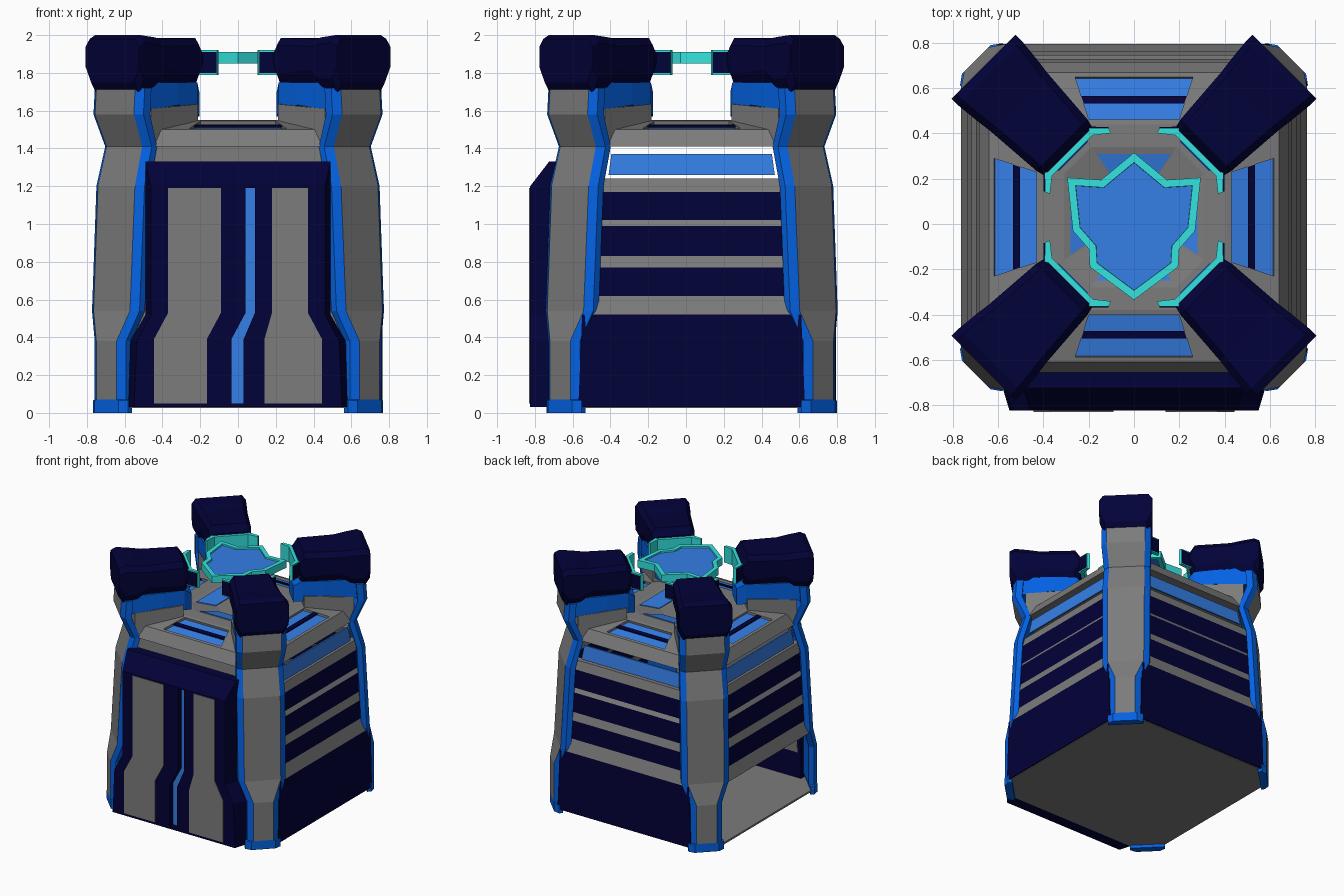
import bpy
import bmesh
from math import radians
from mathutils import Matrix, Vector

if "Cube" in bpy.data.objects:
    bpy.data.objects.remove(bpy.data.objects["Cube"], do_unlink=True)


def material(name, rgb):
    m = bpy.data.materials.new(name)
    m.use_nodes = True
    m.diffuse_color = (*rgb, 1)
    m.node_tree.nodes["Principled BSDF"].inputs["Base Color"].default_value = (*rgb, 1)
    return m


GREY = material("grey", (0.2, 0.2, 0.2))
NAVY = material("navy", (0.0006, 0.0005, 0.04))
TRIM = material("trim blue", (0.001, 0.12, 0.76))
GLASS = material("window blue", (0.035, 0.21, 0.79))
TEAL = material("teal", (0.033, 0.77, 0.74))

CENTRE = Matrix.Translation((0, 0.03, 0))
FLAT = Matrix.Identity(4)


def turned(angle):
    """Frame whose local x axis points outward at the given angle."""
    return CENTRE @ Matrix.Rotation(radians(angle), 4, "Z")


def finish(name, bm, mats):
    bmesh.ops.recalc_face_normals(bm, faces=bm.faces)
    mesh = bpy.data.meshes.new(name)
    bm.to_mesh(mesh)
    bm.free()
    for m in mats:
        mesh.materials.append(m)
    bpy.context.collection.objects.link(bpy.data.objects.new(name, mesh))


def skin(sections, frame=CENTRE, rule=None):
    """Skin a list of equal-length point rings and cap both ends."""
    bm = bmesh.new()
    rings = [[bm.verts.new(frame @ Vector(p)) for p in s] for s in sections]
    n = len(rings[0])
    for level, (a, b) in enumerate(zip(rings, rings[1:])):
        for i in range(n):
            j = (i + 1) % n
            f = bm.faces.new((a[i], a[j], b[j], b[i]))
            f.material_index = rule(level, i) if rule else 0
    bm.faces.new(rings[0][::-1])
    bm.faces.new(rings[-1])
    bmesh.ops.recalc_face_normals(bm, faces=bm.faces)
    return bm


def loft(name, sections, mats, frame=CENTRE, rule=None):
    finish(name, skin(sections, frame, rule), mats)


def sink(bm, face, margin, depth):
    """Recess a face behind a flat rim, with upright sides, and paint it."""
    for thickness in (margin, 0.001):
        bmesh.ops.inset_region(bm, faces=[face], thickness=thickness, use_even_offset=True)
    bmesh.ops.translate(bm, verts=face.verts, vec=face.normal * -depth)
    face.material_index = 1


def slab(name, bottom, top, thick, mat, frame):
    """Leaning wall panel; bottom and top are (distance, height, half width)."""
    loft(name, [[(d, -w, z), (d, w, z), (d - thick, w, z), (d - thick, -w, z)]
                for d, z, w in (bottom, top)], [mat], frame)


def plate(name, pts, mat, frame, offset):
    """Thin sheet raised along the offset vector."""
    o = Vector(offset)
    loft(name, [[Vector(p) - o for p in pts], [Vector(p) + o for p in pts]], [mat], frame)


def ring(d, c, w, z):
    """Square ring with cut corners and two extra points on each side."""
    quarter = [Vector((d, y, z)) for y in (-c, -w, w, c)]
    return [Matrix.Rotation(radians(90 * k), 3, "Z") @ p for k in range(4) for p in quarter]


# Floor, and roof with a sunken skylight on each slope
loft("floor", [ring(0.755, 0.6, 0.3, z) for z in (0.025, 0.04)], [GREY])
roof = skin([ring(*r) for r in (
    (0.62, 0.47, 0.3, 1.41), (0.685, 0.485, 0.3, 1.41), (0.64, 0.47, 0.29, 1.5),
    (0.41, 0.32, 0.215, 1.55), (0.31, 0.19, 0.17, 1.55), (0.14, 0.08, 0.07, 1.51))],
    CENTRE, lambda level, i: int(level == 2 and i % 4 == 1))
for face in [f for f in roof.faces if f.material_index == 1]:
    face.material_index = 0
    sink(roof, face, 0.022, 0.018)
finish("roof", roof, [GREY, GLASS])

# Walls, side by side
for k, side in enumerate(["left", "back", "right", "front"]):
    f = turned(90 * k)
    plate(side + "_skylight_bar", [(0.535, -0.237, 1.516), (0.535, 0.237, 1.516),
                                   (0.503, 0.225, 1.523), (0.503, -0.225, 1.523)],
          NAVY, f, (0, 0, 0.004))
    plate(side + "_inner_skylight", [(0.28, -0.165, 1.545), (0.28, 0.165, 1.545),
                                     (0.16, 0.085, 1.517), (0.16, -0.085, 1.517)],
          GLASS, f, (0, 0, 0.004))
    if side == "front":
        slab("front_wall", (0.74, 0.03, 0.56), (0.675, 1.42, 0.49), 0.05, GREY, f)
        continue
    # The right side has an open bay at the bottom
    if side != "right":
        slab(side + "_lower_panel", (0.765, 0.03, 0.6), (0.765, 0.52, 0.58), 0.05, NAVY, f)
    slab(side + "_ledge", (0.765, 0.52, 0.57), (0.735, 0.62, 0.55), 0.06, GREY, f)
    # Upright slats with sloping grey rails between them
    d = 0.735
    for i, (z0, z1, z2) in enumerate(((0.62, 0.77, 0.83), (0.83, 0.99, 1.02), (1.02, 1.17, 1.24))):
        slab(f"{side}_slat_{i + 1}", (d, z0, 0.54), (d, z1, 0.54), 0.04, NAVY, f)
        slab(f"{side}_rail_{i + 1}", (d, z1, 0.54), (d - 0.018, z2, 0.53), 0.05, GREY, f)
        d -= 0.018
    slab(side + "_window", (0.685, 1.26, 0.44), (0.67, 1.37, 0.425), 0.012, GLASS, f)


# Front door: two bevelled halves with a lit slot between them
def door_half(name, s, low, high):
    def outline(y, foot, knee, shoulder, top):
        return [(x, y, z) for x, z in (
            (s * foot, 0.03), (s * knee, 0.38), (s * shoulder, 0.52), (s * shoulder, top),
            (high, top), (high, 0.53), (low, 0.39), (low, 0.03))]
    loft(name, [outline(-0.65, 0.58, 0.57, 0.49, 1.33), outline(-0.725, 0.58, 0.57, 0.49, 1.33),
                outline(-0.825, 0.55, 0.535, 0.46, 1.2)], [NAVY], FLAT)


def door_strip(name, low, high, y, mat):
    (a, b), (c, d) = low, high
    plate(name, [(x, y, z) for x, z in ((a, 0.05), (b, 0.05), (b, 0.39), (d, 0.53),
                                       (d, 1.19), (c, 1.19), (c, 0.53), (a, 0.39))],
          mat, FLAT, (0, 0.004, 0))


door_half("door_right_half", -1, -0.035, 0.04)
door_half("door_left_half", 1, 0.03, 0.09)
loft("door_lintel", [[(x, -0.65, 1.19), (x, -0.825, 1.19), (x, -0.825, 1.2), (x, -0.725, 1.33),
                      (x, -0.65, 1.33)] for x in (0.04, 0.09)], [NAVY], FLAT)
loft("door_sill", [[(x, -0.65, 0.03), (x, -0.825, 0.03), (x, -0.825, 0.05), (x, -0.65, 0.05)]
                   for x in (-0.035, 0.03)], [NAVY], FLAT)
door_strip("door_panel_right", (-0.445, -0.165), (-0.37, -0.09), -0.826, GREY)
door_strip("door_panel_left", (0.14, 0.445), (0.18, 0.37), -0.826, GREY)
door_strip("door_light", (-0.035, 0.03), (0.04, 0.09), -0.78, GLASS)

# Corner pillars: (height, outer distance, half width of grey face, depth)
PILLAR = [(0.0, 0.985, 0.09, 0.06), (0.065, 0.985, 0.09, 0.06), (0.07, 0.985, 0.076, 0.07),
          (0.38, 0.985, 0.076, 0.07), (0.54, 0.945, 0.136, 0.07), (1.2, 0.91, 0.138, 0.07),
          (1.41, 0.85, 0.132, 0.07), (1.58, 0.925, 0.145, 0.08), (1.72, 0.915, 0.145, 0.08)]


def pillar_section(z, r, g, depth):
    h = g + 0.042
    half = [(r, g), (r - 0.03, h), (r - depth, h)]
    return [(x, y, z) for x, y in half] + [(x, -y, z) for x, y in reversed(half)]


def head_section(d, h, lo, hi):
    half = [(h - 0.04, lo), (h, lo + 0.08), (h, hi - 0.04), (h - 0.03, hi)]
    return [(d, y, z) for y, z in half] + [(d, -y, z) for y, z in reversed(half)]


def block(d, lo, hi, h):
    return [(d, -h, lo), (d, h, lo), (d, h, hi), (d, -h, hi)]


for k, corner in enumerate(["left_back", "right_back", "right_front", "left_front"]):
    f = turned(45 + 90 * k)
    # The outward face is grey above the foot
    loft(corner + "_pillar", [pillar_section(*p) for p in PILLAR], [TRIM, GREY], f,
         lambda level, i: int(level > 1 and i == 5))
    loft(corner + "_gusset", [block(0.82, 1.42, 1.61, 0.17), block(0.45, 1.5, 1.635, 0.15)],
         [GREY], f)
    loft(corner + "_arm", [block(0.87, 1.6, 1.75, 0.17), block(0.6, 1.63, 1.75, 0.155),
                           block(0.44, 1.59, 1.75, 0.135), block(0.38, 1.57, 1.7, 0.09)],
         [TRIM], f)
    loft(corner + "_head", [head_section(*s) for s in (
        (0.41, 0.15, 1.78, 1.93), (0.45, 0.16, 1.715, 1.985), (0.72, 0.18, 1.735, 1.98),
        (0.8, 0.19, 1.69, 1.99), (0.9, 0.2, 1.69, 2.0), (0.94, 0.2, 1.75, 1.98))], [NAVY], f)
    # Teal clip wrapped round the inner end, navy on its outward face
    path = [(0.335, -0.19, 0.022), (0.385, -0.127, 0.04), (0.385, 0.127, 0.04),
            (0.335, 0.19, 0.022)]
    loft(corner + "_clip", [[(d, t, 1.79), (d, t, 1.92), (d + w, t * 1.05, 1.92),
                             (d + w, t * 1.05, 1.79)] for d, t, w in path], [TEAL], f)
    for s, end in ((-1, "a"), (1, "b")):
        plate(f"{corner}_clip_backing_{end}",
              [(0.359, s * 0.199, 1.8), (0.359, s * 0.199, 1.91),
               (0.426, s * 0.134, 1.91), (0.426, s * 0.134, 1.8)],
              NAVY, f, (0.003, s * 0.003, 0))

# Floating shield: teal rim with sunken blue faces
half = [(0, -0.335), (0.195, -0.19), (0.2, -0.11), (0.27, -0.03), (0.295, 0.205), (0.145, 0.195)]
outline = half + [(0, 0.315)] + [(-x, y) for x, y in reversed(half[1:])]
shield = skin([[(x, y, z) for x, y in outline] for z in (1.85, 1.91)], FLAT)
for face in [g for g in shield.faces if abs(g.normal.z) > 0.9]:
    sink(shield, face, 0.033, 0.012)
finish("floating_shield", shield, [TEAL, GLASS])
